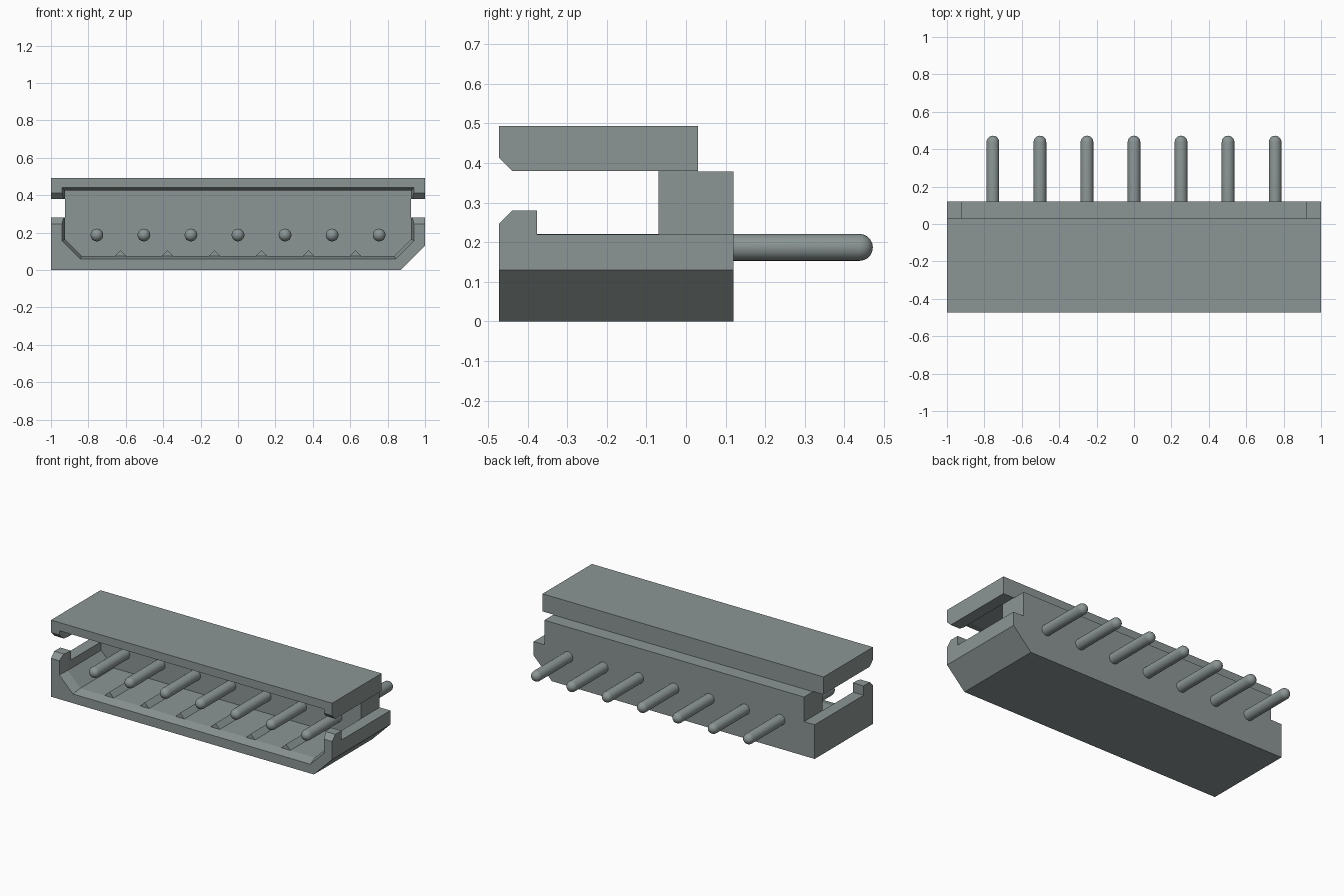
import bpy, bmesh, math
from mathutils import Vector

default = bpy.data.objects.get("Cube")
if default:
    bpy.data.objects.remove(default, do_unlink=True)

grey = bpy.data.materials.new("grey_green_plastic")
grey.use_nodes = True
COLOUR = (0.26, 0.305, 0.30, 1)
grey.diffuse_color = COLOUR
grey.node_tree.nodes["Principled BSDF"].inputs["Base Color"].default_value = COLOUR

FRONT, BACK, WALL = -0.472, 0.12, -0.07
SIDE = 0.925      # half width of the cavity
FLOOR = 0.075     # cavity floor height


def make_object(name, bm):
    bmesh.ops.recalc_face_normals(bm, faces=bm.faces)
    mesh = bpy.data.meshes.new(name)
    bm.to_mesh(mesh)
    bm.free()
    mesh.materials.append(grey)
    obj = bpy.data.objects.new(name, mesh)
    bpy.context.collection.objects.link(obj)
    return obj


def loft(name, rings):
    """Closed solid through rings of equal point count."""
    bm = bmesh.new()
    loops = [[bm.verts.new(p) for p in ring] for ring in rings]
    n = len(loops[0])
    for a, b in zip(loops, loops[1:]):
        for i in range(n):
            j = (i + 1) % n
            bm.faces.new((a[i], a[j], b[j], b[i]))
    bm.faces.new(loops[0])
    bm.faces.new(loops[-1])
    return make_object(name, bm)


def along_y(name, profile, y0, y1):
    return loft(name, [[(x, y, z) for x, z in profile] for y in (y0, y1)])


def along_x(name, profile, x0, x1):
    return loft(name, [[(x, y, z) for y, z in profile] for x in (x0, x1)])


def cut(target, cutter):
    cutter.hide_render = True
    mod = target.modifiers.new("cut", 'BOOLEAN')
    mod.operation = 'DIFFERENCE'
    mod.solver = 'EXACT'
    mod.object = cutter
    bpy.context.view_layer.objects.active = target
    bpy.ops.object.modifier_apply(modifier=mod.name)
    bpy.data.objects.remove(cutter, do_unlink=True)


# Housing block, chamfered along one lower edge
housing = along_y("housing", [(-1, 0), (0.87, 0), (1, 0.13), (1, 0.493), (-1, 0.493)],
                  FRONT, BACK)


# Cavity with a flared mouth
def cavity_ring(y, flare):
    x, low, high = SIDE + flare, FLOOR - flare, 0.424 + flare
    chamfer = 0.09 + flare * 0.4
    return [(-x, y, high), (-x, y, low + chamfer), (-x + chamfer, y, low),
            (x - chamfer, y, low), (x, y, low + chamfer), (x, y, high)]


cut(housing, loft("cavity_cutter", [cavity_ring(-0.6, 0.016), cavity_ring(FRONT, 0.016),
                                    cavity_ring(-0.41, 0), cavity_ring(WALL, 0)]))

# Side slots, leaving a front catch with a sloped nose
slot = [(-0.538, 0.181), (-0.439, 0.28), (-0.377, 0.28), (-0.377, 0.22),
        (0.2, 0.22), (0.2, 0.38), (-0.439, 0.38), (-0.538, 0.479)]
for s in (-1, 1):
    cut(housing, along_x("slot_cutter", slot, s * (SIDE - 0.001), s * 1.1))

# Step behind the lid
cut(housing, along_x("step_cutter", [(0.03, 0.378), (0.2, 0.378), (0.2, 0.6), (0.03, 0.6)],
                     -1.1, 1.1))

# Small ridges on the cavity floor, between the pins
PITCH = 0.2515
for i in range(6):
    x = (i - 2.5) * PITCH
    along_y(f"floor_ridge_{i + 1}",
            [(x - 0.033, FLOOR - 0.002), (x + 0.033, FLOOR - 0.002), (x, 0.106)],
            -0.41, WALL + 0.01)


# Round pins with domed ends, running through the back wall
def pin(name, x, z, y0, y1, r=0.034, sides=24, steps=5):
    angles = [math.pi / 2 * k / steps for k in range(steps + 1)]
    stations = [(y0 + r - r * math.cos(a), r * max(math.sin(a), 0.02)) for a in angles]
    stations += [(y1 - r + r * math.cos(a), r * max(math.sin(a), 0.02)) for a in angles[::-1]]
    turn = [2 * math.pi * k / sides for k in range(sides)]
    obj = loft(name, [[(x + q * math.cos(t), y, z + q * math.sin(t)) for t in turn]
                      for y, q in stations])
    for face in obj.data.polygons:
        face.use_smooth = True


for i in range(7):
    pin(f"pin_{i + 1}", (i - 3) * PITCH, 0.187, -0.41, 0.472)
